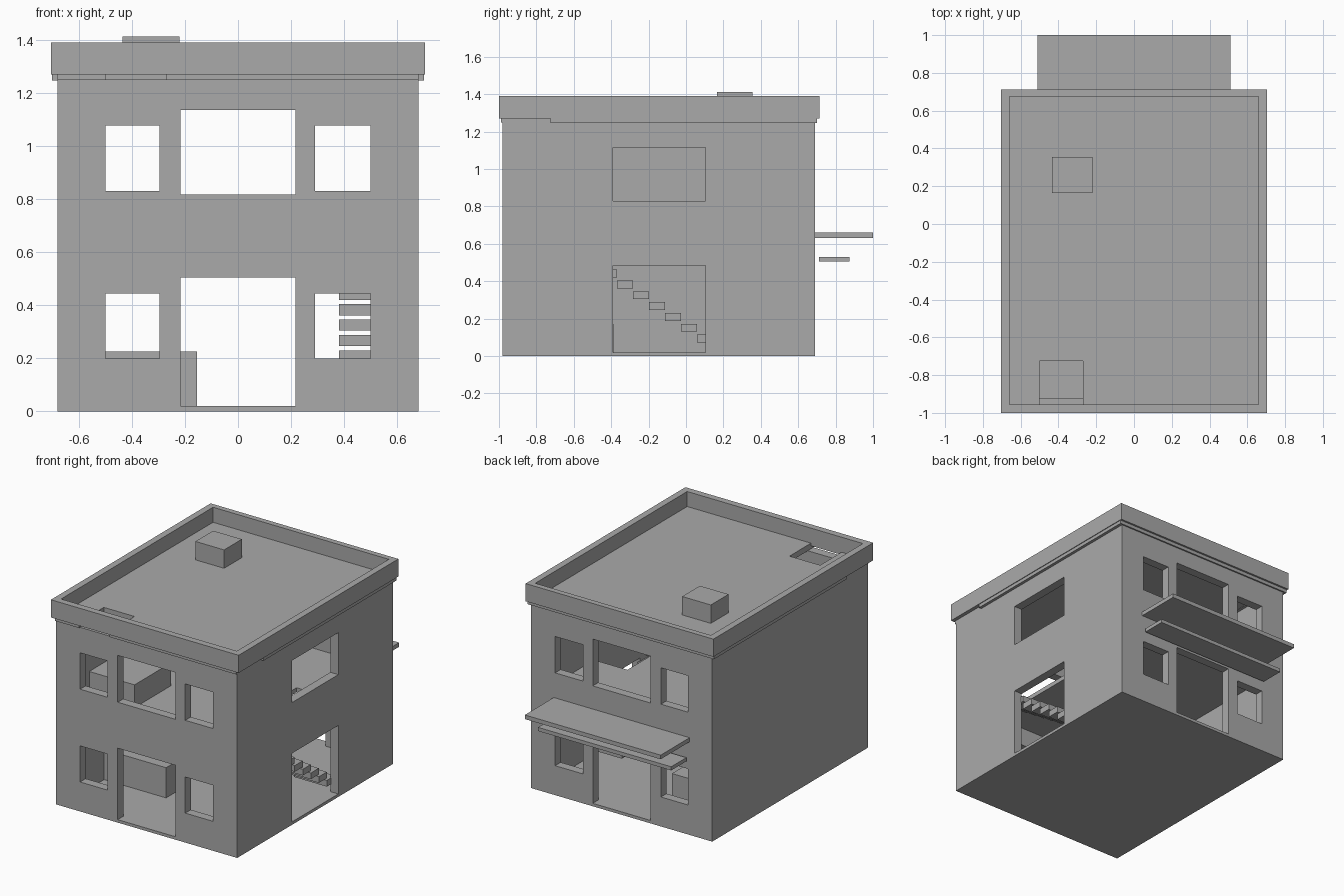
import bpy
import bmesh
from mathutils import Vector

if "Cube" in bpy.data.objects:
    bpy.data.objects.remove(bpy.data.objects["Cube"], do_unlink=True)

# Single plain grey
grey = bpy.data.materials.new("plain_grey")
grey.use_nodes = True
colour = (0.4, 0.4, 0.4, 1)
grey.diffuse_color = colour
grey.node_tree.nodes["Principled BSDF"].inputs["Base Color"].default_value = colour


def box(name, x, y, z):
    """Box from (min, max) ranges on each axis."""
    bm = bmesh.new()
    bmesh.ops.create_cube(bm, size=1)
    lo, hi = Vector((x[0], y[0], z[0])), Vector((x[1], y[1], z[1]))
    for v in bm.verts:
        v.co = Vector([(lo[i] + hi[i]) / 2 + v.co[i] * (hi[i] - lo[i]) for i in range(3)])
    mesh = bpy.data.meshes.new(name)
    bm.to_mesh(mesh)
    bm.free()
    mesh.materials.append(grey)
    obj = bpy.data.objects.new(name, mesh)
    bpy.context.collection.objects.link(obj)
    return obj


def cut(obj, x, y, z):
    """Cut a box-shaped opening and remove the cutter."""
    cutter = box("cutter", x, y, z)
    cutter.hide_render = True
    mod = obj.modifiers.new("opening", "BOOLEAN")
    mod.operation = "DIFFERENCE"
    mod.solver = "EXACT"
    mod.object = cutter
    bpy.context.view_layer.objects.active = obj
    bpy.ops.object.modifier_apply(modifier=mod.name)
    bpy.data.objects.remove(cutter, do_unlink=True)


# Outer walls with ground floor
walls = box("walls", (-0.68, 0.68), (-0.98, 0.69), (0, 1.25))
cut(walls, (-0.62, 0.62), (-0.92, 0.63), (0.02, 1.4))

# Matching front and back openings
through = (-1.2, 0.9)
for x in ((-0.5, -0.295), (0.29, 0.5)):
    for z in ((0.2, 0.445), (0.83, 1.077)):
        cut(walls, x, through, z)
for z in ((0.02, 0.505), (0.817, 1.135)):
    cut(walls, (-0.217, 0.217), through, z)

# Side door and side window
for z in ((0.02, 0.485), (0.83, 1.115)):
    cut(walls, (0.5, 0.8), (-0.39, 0.105), z)

# Upper floor with stairwell
floor = box("upper_floor", (-0.63, 0.63), (-0.93, 0.64), (0.63, 0.66))
cut(floor, (0.37, 0.62), (-0.65, 0.1), (0.5, 0.8))

# Floating stair treads
for i in range(10):
    y, z = 0.06 - 0.086 * i, 0.072 + 0.058 * i
    box("stair_tread", (0.38, 0.625), (y, y + 0.086), (z, z + 0.042))

# Interior blocks
box("front_counter", (-0.625, -0.155), (-0.55, -0.45), (0.01, 0.225))
box("low_bench", (-0.625, -0.2), (-0.45, -0.385), (0.01, 0.17))
box("back_counter", (-0.625, -0.185), (0.12, 0.415), (0.01, 0.225))
box("upper_block", (-0.625, -0.28), (-0.71, -0.32), (0.65, 0.815))

# Roof slab and lip with the hatch notch
roof = box("roof", (-0.68, 0.68), (-0.99, 0.69), (1.249, 1.288))
cut(roof, (-0.5, -0.27), (-1.2, -0.725), (1.1, 1.4))
lip = box("roof_lip", (-0.7, 0.7), (-0.725, 0.7), (1.247, 1.275))
cut(lip, (-0.6, 0.6), (-0.9, 0.6), (1.1, 1.4))

# Parapet ring
parapet = box("parapet", (-0.705, 0.705), (-1.0, 0.713), (1.27, 1.39))
cut(parapet, (-0.66, 0.66), (-0.955, 0.675), (1.2, 1.5))

# Roof vent and rear canopies
box("roof_vent", (-0.435, -0.22), (0.165, 0.355), (1.28, 1.413))
box("upper_canopy", (-0.51, 0.51), (0.685, 1.0), (0.632, 0.66))
box("lower_canopy", (-0.5, 0.5), (0.71, 0.873), (0.505, 0.53))
